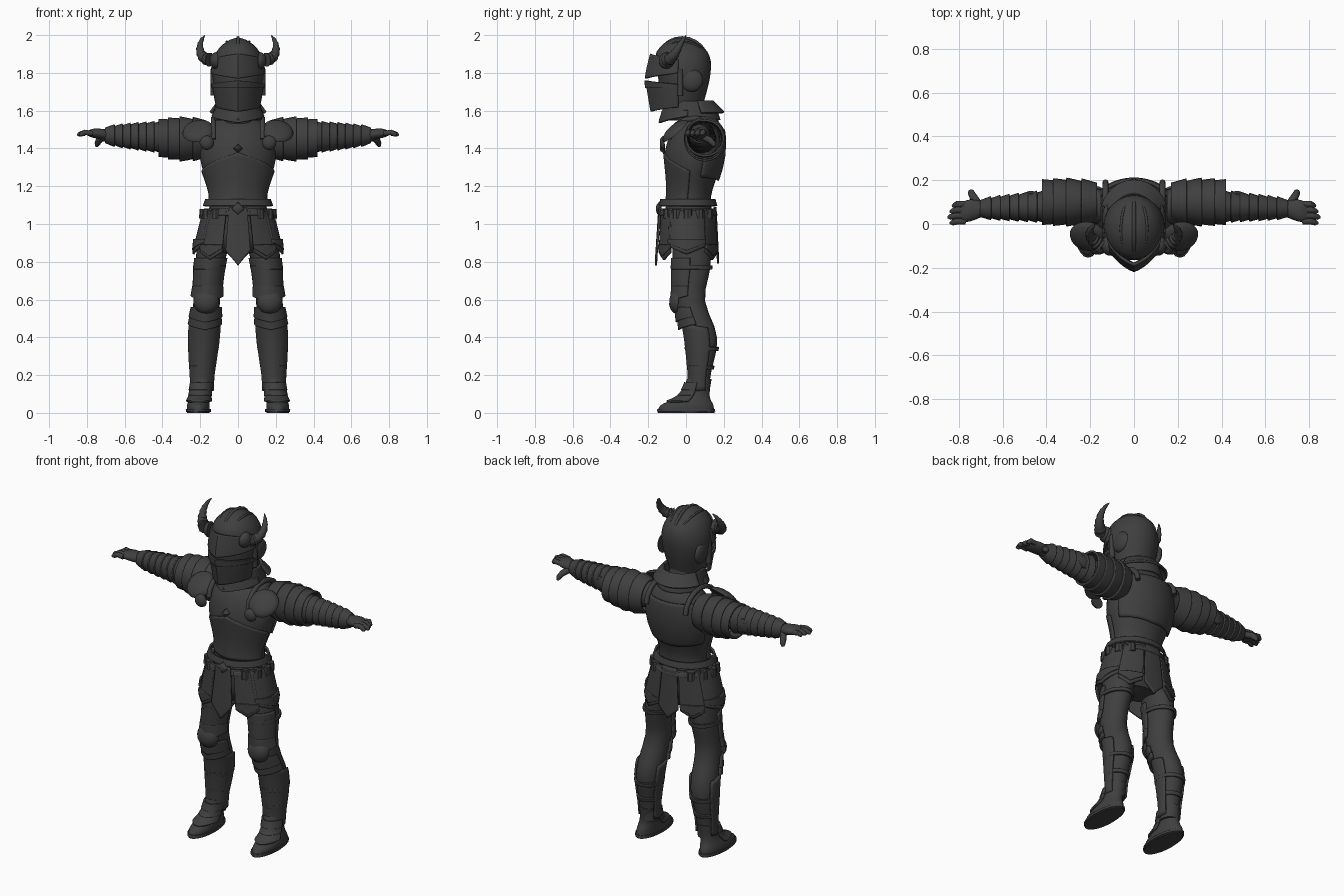
import bpy, bmesh, math
from mathutils import Vector

cube = bpy.data.objects.get("Cube")
if cube:
    bpy.data.objects.remove(cube)

steel = bpy.data.materials.new("dark_steel")
steel.use_nodes = True
steel.diffuse_color = (.05, .05, .05, 1)
steel.node_tree.nodes["Principled BSDF"].inputs["Base Color"].default_value = steel.diffuse_color

# Angular spans of plates, in degrees around a form; the front is at 270
SPANS = {
    "around": (0, 360), "front": (185, 355), "back": (20, 160), "wrapped": (150, 390),
    "front_middle": (255, 285), "back_middle": (75, 105),
    "front_hip": (290, 325), "side_hip": (320, 395), "back_hip": (35, 72),
}


class Form:
    """Smooth body form from a few rows: height, centre a, centre b, radius a, radius b."""

    def __init__(self, *rows, axis="z", keel=0, mirror=False):
        rows = sorted(rows)
        self.heights = [row[0] for row in rows]
        self.values = [Vector((a, b, ra * ra, rb * rb)) for _, a, b, ra, rb in rows]
        self.axis, self.keel, self.mirror = axis, keel, mirror

    def slope(self, i):
        low, high = max(i - 1, 0), min(i + 1, len(self.heights) - 1)
        return (self.values[high] - self.values[low]) / (self.heights[high] - self.heights[low])

    def at(self, height):
        height = min(max(height, self.heights[0]), self.heights[-1])
        i = max(k for k, h in enumerate(self.heights[:-1]) if h <= height)
        span = self.heights[i + 1] - self.heights[i]
        t = (height - self.heights[i]) / span
        points = [self.values[i], self.values[i] + self.slope(i) * span / 3,
                  self.values[i + 1] - self.slope(i + 1) * span / 3, self.values[i + 1]]
        while len(points) > 1:
            points = [p.lerp(q, t) for p, q in zip(points, points[1:])]
        a, b, ra, rb = points[0]
        return a, b, math.sqrt(max(ra, 0)), math.sqrt(max(rb, 0))


def skin(name, rings, closed=True, caps=True, mirror=False, thick=0):
    """Bridge rings of points into one object."""
    bm = bmesh.new()
    rows = [[bm.verts.new(point) for point in ring] for ring in rings]
    count = len(rows[0])
    for low, high in zip(rows, rows[1:]):
        for i in range(count if closed else count - 1):
            j = (i + 1) % count
            bm.faces.new((low[i], low[j], high[j], high[i]))
    if caps:
        bm.faces.new(rows[0])
        bm.faces.new(rows[-1])
    bmesh.ops.recalc_face_normals(bm, faces=bm.faces)
    mesh = bpy.data.meshes.new(name)
    bm.to_mesh(mesh)
    bm.free()
    mesh.materials.append(steel)
    obj = bpy.data.objects.new(name, mesh)
    bpy.context.scene.collection.objects.link(obj)
    if mirror:
        obj.modifiers.new("mirror", 'MIRROR').use_mirror_merge = False
    if thick:
        solidify = obj.modifiers.new("thickness", 'SOLIDIFY')
        solidify.thickness = thick
        solidify.offset = 0
    bpy.ops.object.select_all(action='DESELECT')
    obj.select_set(True)
    bpy.context.view_layer.objects.active = obj
    bpy.ops.object.shade_smooth_by_angle(angle=math.radians(40))


def plate(name, form, start, end, span="around", gap=.01, flare=0, rise=0, drop=0,
          caps=False, steps=6, mirror=False):
    """Skin following a form; rise and drop make pointed first and last edges."""
    first, last = SPANS[span]
    closed = span == "around"
    sides = 24
    rings = []
    for k in range(steps + 1):
        s = (1 - math.cos(math.pi * k / steps)) / 2
        height = start + (end - start) * s
        a, b, ra, rb = form.at(height)
        offset = gap + flare * s
        ring = []
        for i in range(sides if closed else sides + 1):
            t = i / sides
            angle = math.radians(first + (last - first) * t)
            across, along = math.cos(angle), math.sin(angle)
            if along < 0:
                along += form.keel * (abs(across) - 1 - along)
            peak = 1 - abs(2 * t - 1)
            h = height + peak * (rise * (1 - s) - drop * s)
            p, q = a + (ra + offset) * across, b + (rb + offset) * along
            ring.append((p, q, h) if form.axis == "z" else (h, p, q))
        rings.append(ring)
    skin(name, rings, closed, caps, mirror or form.mirror, 0 if caps else .012)


def solid(name, form):
    plate(name, form, form.heights[0], form.heights[-1], gap=0, caps=True, steps=20)


def tube(name, path, radii, sides=10, mirror=False):
    """Round tube along a path with a radius at each point."""
    path = [Vector(point) for point in path]
    rings = []
    for k, (point, radius) in enumerate(zip(path, radii)):
        heading = path[min(k + 1, len(path) - 1)] - path[max(k - 1, 0)]
        turn = heading.to_track_quat('Z', 'Y')
        angles = [math.tau * i / sides for i in range(sides)]
        rings.append([point + turn @ Vector((math.cos(a), math.sin(a), 0)) * radius for a in angles])
    skin(name, rings, mirror=mirror)


def boss(name, centre, facing, radius, depth, sides=20, mirror=True):
    """Domed disc facing outward."""
    centre, facing = Vector(centre), Vector(facing).normalized()
    angles = [math.pi / 2 * k / 5 for k in range(5)]
    tube(name, [centre + facing * depth * math.sin(a) for a in angles],
         [radius * math.cos(a) for a in angles], sides, mirror)


# Torso with ridged breastplate
torso = Form((1.04, 0, .01, .16, .13), (1.16, 0, .02, .147, .115), (1.35, 0, .04, .2, .155),
             (1.48, 0, .06, .18, .14), (1.56, 0, .08, .1, .08), keel=.15)
solid("breastplate", torso)
plate("chest_plate", torso, 1.28, 1.12, "front", rise=.1, gap=.004)
plate("back_plate", torso, 1.5, 1.25, "back", gap=.004, drop=.02)
boss("chest_diamond", (0, -.11, 1.4), (0, -1, 0), .025, .03, sides=4, mirror=False)

# Neck and gorget
solid("neck", Form((1.48, 0, .06, .08, .08), (1.7, 0, 0, .08, .08)))
gorget = Form((1.65, 0, .02, .1, .11), (1.54, 0, .02, .12, .15), keel=.25)
plate("gorget", gorget, 1.65, 1.55)
plate("gorget_front", gorget, 1.6, 1.57, "front", gap=.012, flare=.008, drop=.035)
plate("gorget_back", gorget, 1.65, 1.59, "back", flare=.035)

# Helmet skull, brow and visor
solid("helmet_skull", Form((1.63, 0, -.02, .1, .11), (1.8, 0, -.01, .14, .14),
                           (1.9, 0, -.02, .12, .14), (1.985, 0, -.03, .01, .01)))
mask = Form((1.61, 0, -.03, .11, .15), (1.78, 0, -.03, .135, .18), (1.89, 0, -.03, .12, .14), keel=.3)
plate("helmet_visor", mask, 1.73, 1.62, "front", gap=0, rise=.02, drop=.025)
plate("visor_rim", mask, 1.74, 1.72, "front", gap=.006, rise=.02)
plate("helmet_brow", mask, 1.87, 1.8, "front", gap=.005, rise=.03, drop=.03)

# Ridges over the dome, ear discs and cheek hinges
for name, x in (("helmet_crest", 0), ("helmet_rib", .06)):
    arch = [math.radians(15 * i) for i in range(1, 12)]
    tube(name, [(x * math.sin(a), -.02 + .14 * math.cos(a), 1.84 + (.146 - x / 3) * math.sin(a)) for a in arch],
         [.009 - x / 20] * len(arch), mirror=x > 0)
boss("ear_disc", (.12, .03, 1.76), (1, 0, 0), .06, .025)
tube("cheek_hinge", [(.13, -.03, z) for z in (1.68, 1.82)], [.016, .016], mirror=True)

# Curved ringed horns
steps = [i / 14 for i in range(15)]
bends = [math.radians(150 * t - 90) for t in steps]
tube("horn", [(.15 + .052 * math.cos(a), .1 * t - .1, 1.92 + .05 * math.sin(a) + .035 * t * t)
              for t, a in zip(steps, bends)],
     [(.036 - .006 * (i % 2)) * (1 - t) ** .75 + .002 for i, t in enumerate(steps)], mirror=True)
boss("horn_socket", (.115, -.1, 1.865), (1, -.2, 0), .045, .035)

# Belts, buckle and pouches
waist = Form((1, 0, .01, .18, .14), (1.15, 0, .01, .16, .135))
for name, z in (("upper_belt", 1.13), ("lower_belt", 1.08)):
    plate(name, waist, z, z - .035, gap=.005, flare=.008)
boss("belt_buckle", (0, -.13, 1.08), (0, -1, 0), .04, .03, sides=4, mirror=False)
for degrees in range(-50, 51, 25):
    a = math.radians(degrees)
    x, y = .18 * math.cos(a), .01 + .14 * math.sin(a)
    tube("belt_pouch", [(x, y, 1.03), (x, y, 1.08)], [.026, .024], sides=8, mirror=True)

# Hips and hanging skirt plates
solid("hips", Form((.85, 0, .03, .11, .08), (.92, 0, .02, .18, .12), (1.06, 0, .01, .16, .13)))
skirt = Form((.85, 0, .01, .24, .155), (1.1, 0, .01, .165, .14))
plate("front_tabard", skirt, 1.09, .86, "front_middle", flare=.005, drop=.08)
plate("back_tabard", skirt, 1.09, .85, "back_middle", gap=.005, drop=.06)
for side in ("front_hip", "side_hip", "back_hip"):
    low = .88 if side == "side_hip" else .85
    plate(side + "_tasset", skirt, 1.07, low, side, gap=.004, drop=.04, mirror=True)
    plate(side + "_trim", skirt, low + .04, low + .02, side, drop=.04, mirror=True)

# Legs with thigh, knee and shin armour
leg = Form((.95, .12, .03, .09, .1), (.78, .15, .03, .076, .1), (.6, .165, .02, .07, .08),
           (.4, .18, .08, .074, .085), (.2, .19, .075, .055, .055), (.1, .19, .07, .05, .055),
           keel=.1, mirror=True)
solid("leg", leg)
plate("thigh_plate", leg, .82, .66, "front", gap=.004, drop=.03)
for z in (.67, .56, .52):
    plate("knee_lame", leg, z, z - .05, "front", gap=.006, flare=.006, drop=.03)
boss("knee_cap", (.168, -.04, .59), (0, -1, .1), .068, .05)
plate("greave", leg, .45, .12, "wrapped", gap=.005, rise=.035, drop=.01)
for z in (.78, .35, .25):
    plate("leg_strap", leg, z, z - .02, gap=.005)

# Boots
foot = Form((0, .21, 0, .06, .15), (.04, .21, .005, .06, .14), (.07, .205, .03, .055, .1),
            (.1, .2, .05, .05, .075), (.18, .19, .07, .055, .065), mirror=True)
solid("boot", foot)
plate("boot_sole", foot, .02, .006, gap=0)
for z in (.08, .11, .14):
    plate("boot_lame", foot, z + .02, z - .02, "front", gap=.003, flare=.005)

# Arms with stepped sleeve lames
arm = Form((.15, .08, 1.45, .08, .08), (.4, .08, 1.46, .058, .068), (.72, .07, 1.47, .028, .03),
           axis="x", mirror=True)
solid("arm", arm)
for k in range(7):
    x = .4 + .042 * k
    plate("sleeve_lame", arm, x, x + .05, gap=.013, flare=-.011)
tube("elbow_boss", [(.47, y, 1.46) for y in (.1, .14, .15)], [.05, .04, .01], mirror=True)

# Pauldrons: overlapping lames, front lobe and round boss
shoulder = Form((.16, .1, 1.45, .08, .09), (.3, .1, 1.45, .092, .1), (.42, .1, 1.455, .085, .08),
                axis="x", mirror=True)
for x in (.17, .24, .3, .35):
    plate("pauldron_lame", shoulder, x, x + .07, gap=.002, flare=.012)
boss("pauldron_lobe", (.21, -.055, 1.49), (.15, -.6, .7), .085, .035)
boss("armpit_boss", (.165, -.115, 1.43), (0, -1, 0), .038, .025)
tube("shoulder_strap", [(.13, .05 - .14 * math.cos(a), 1.45 + .11 * math.sin(a)) for a in
                        (math.pi * i / 8 for i in range(9))], [.014] * 9, mirror=True)

# Hands
solid("palm", Form((.68, .07, 1.47, .03, .03), (.76, .06, 1.48, .05, .025), (.8, .05, 1.48, .03, .01),
                   axis="x", mirror=True))
for k in range(4):
    y, tip = .09 - .026 * k, .85 - .01 * abs(k - 2)
    tube("finger", [(.77, y, 1.48), (.81, y, 1.485), (tip - .01, y - .006, 1.475), (tip, y - .008, 1.47)],
         [.014, .015, .013, .006], mirror=True)
tube("thumb", [(.71, .09, 1.46), (.735, .125, 1.445), (.745, .145, 1.425), (.75, .15, 1.41)],
     [.018, .018, .015, .007], mirror=True)
